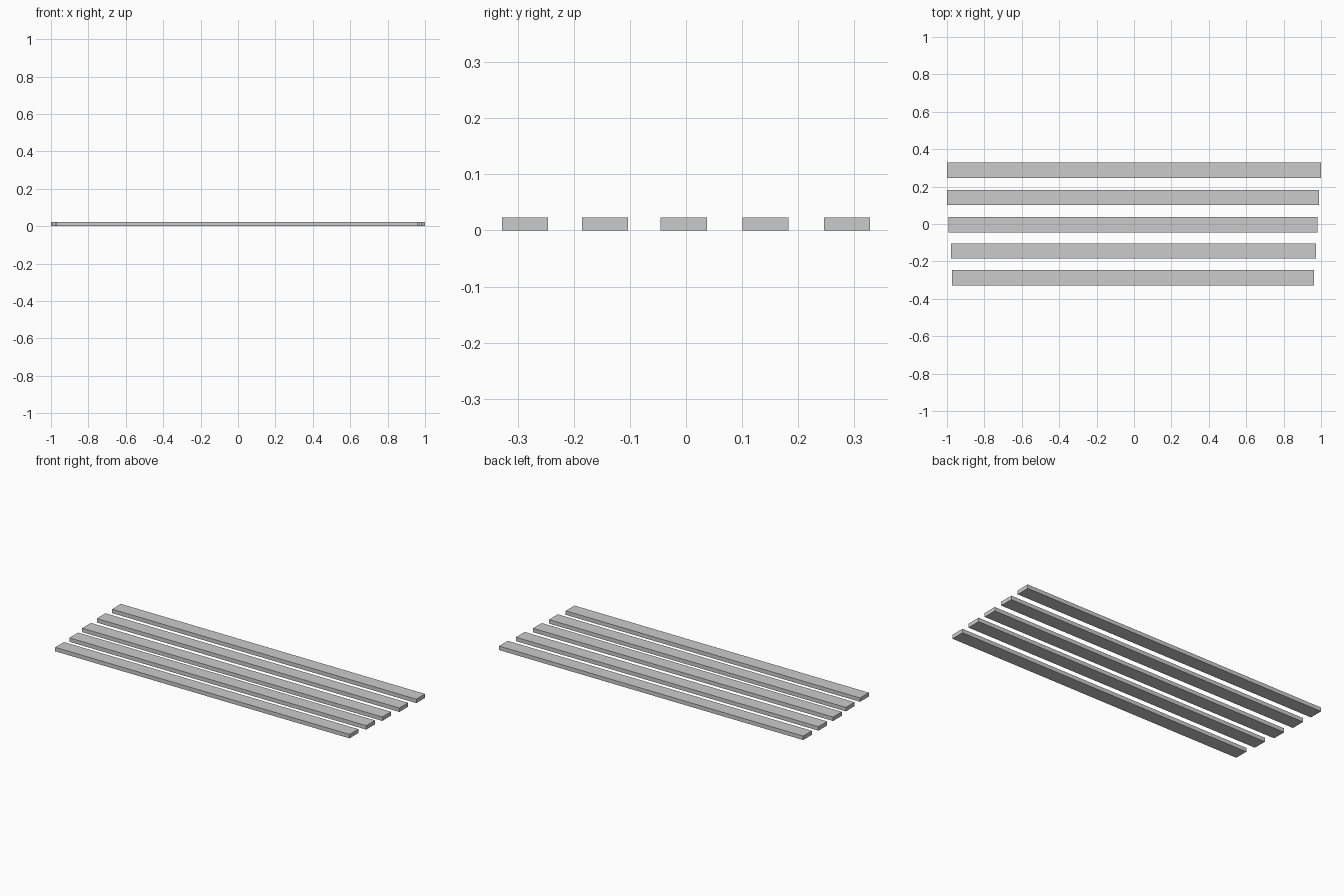
import bpy

if "Cube" in bpy.data.objects:
    bpy.data.objects.remove(bpy.data.objects["Cube"])

WIDTH, THICK = 0.082, 0.0235

# Each plank: left end, right end, centre y (front to back)
planks = [
    (-0.972, 0.963, -0.287),
    (-0.979, 0.973, -0.144),
    (-0.993, 0.980, -0.004),
    (-0.999, 0.990, 0.142),
    (-1.000, 1.000, 0.287),
]

# Solid flat boards lying side by side
for i, (x0, x1, y) in enumerate(planks, 1):
    bpy.ops.mesh.primitive_cube_add(size=1, location=((x0 + x1) / 2, y, THICK / 2))
    plank = bpy.context.object
    plank.name = f"plank_{i}"
    plank.scale = (x1 - x0, WIDTH, THICK)
    bpy.ops.object.transform_apply(location=False, rotation=False, scale=True)
